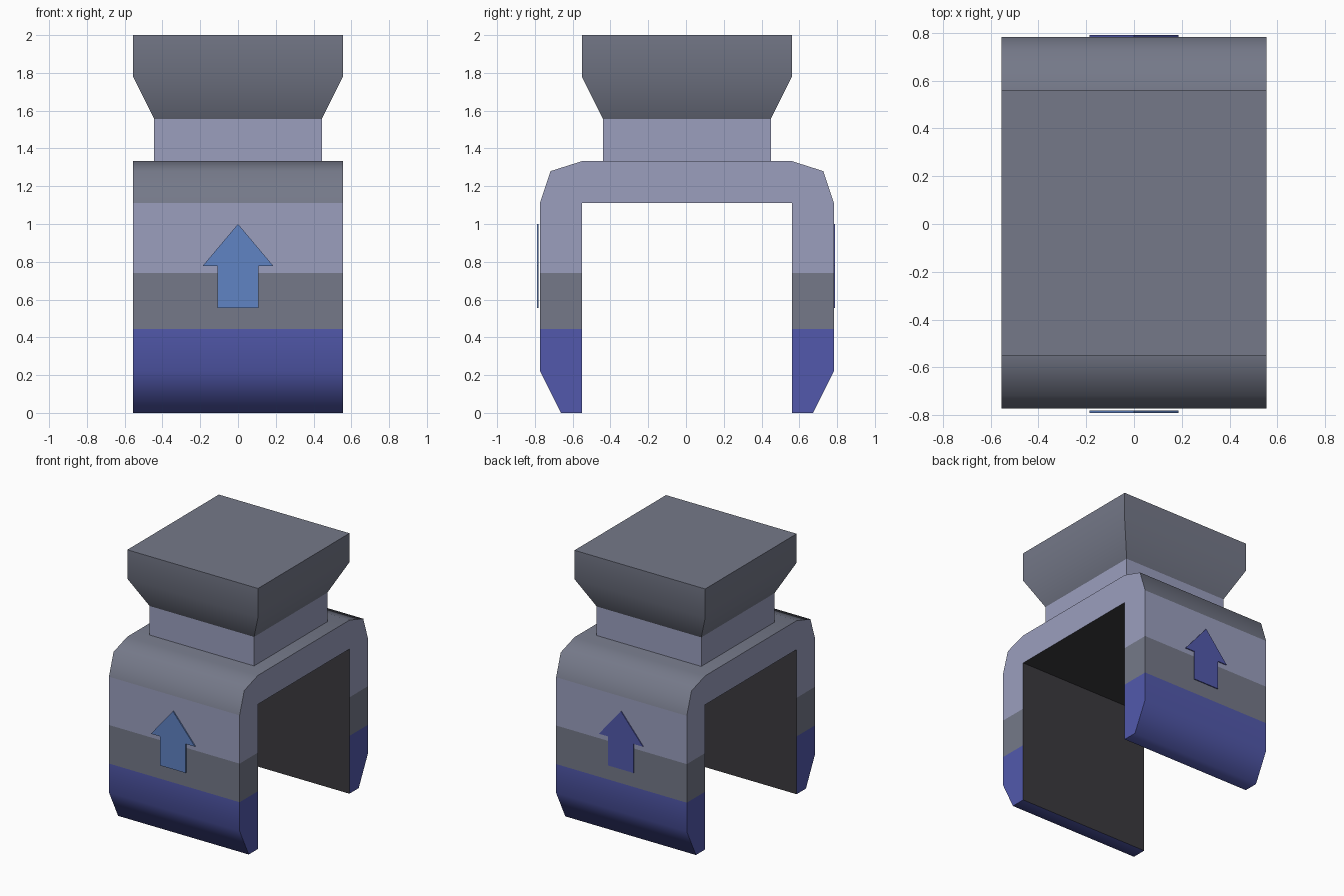
import bpy, bmesh, math

if "Cube" in bpy.data.objects:
    bpy.data.objects.remove(bpy.data.objects["Cube"])

Y0 = 0.005          # the body sits slightly behind the centre
W = 0.555           # half width of body
FRONT, BACK = -1, 1


def material(name, hex_code):
    def lin(c):
        c /= 255
        return c / 12.92 if c <= 0.04045 else ((c + 0.055) / 1.055) ** 2.4
    m = bpy.data.materials.new(name)
    m.diffuse_color = [lin(int(hex_code[i:i + 2], 16)) for i in (0, 2, 4)] + [1]
    m.use_nodes = True
    m.node_tree.nodes["Principled BSDF"].inputs["Base Color"].default_value = m.diffuse_color
    return m


lavender = material("lavender_grey", "9B9FBE")
grey = material("slate_grey", "757989")
blue = material("deep_blue", "5259AC")
light_blue = material("light_blue", "6083C4")
dark = material("charcoal", "3B3A3E")


def finish(bm, name, mats, smooth_angle=0, y=0):
    """Set normals and edge sharpness, then make the object."""
    bmesh.ops.recalc_face_normals(bm, faces=bm.faces[:])
    for f in bm.faces:
        f.smooth = smooth_angle > 0
    for e in bm.edges:
        if len(e.link_faces) == 2:
            a, b = e.link_faces
            e.smooth = (e.calc_face_angle() < math.radians(smooth_angle)
                        and a.material_index == b.material_index)
    me = bpy.data.meshes.new(name)
    bm.to_mesh(me)
    bm.free()
    for m in mats:
        me.materials.append(m)
    ob = bpy.data.objects.new(name, me)
    ob.location.y = y
    bpy.context.collection.objects.link(ob)
    return ob


def square_loft(name, rings, mat, smooth_angle=0):
    """Stack of square sections given as (half size, z)."""
    bm = bmesh.new()
    loops = [[bm.verts.new((sx * h, sy * h, z))
              for sx, sy in ((-1, -1), (1, -1), (1, 1), (-1, 1))] for h, z in rings]
    for lo, hi in zip(loops, loops[1:]):
        for i in range(4):
            j = (i + 1) % 4
            bm.faces.new((lo[i], lo[j], hi[j], hi[i]))
    bm.faces.new(loops[0][::-1])
    bm.faces.new(loops[-1])
    return finish(bm, name, [mat], smooth_angle, Y0)


# U-shaped clamp body: outer and inner half profiles (y, z), mirrored
outer = [(0.667, 0), (0.778, 0.222), (0.778, 0.444), (0.778, 0.74),
         (0.778, 1.111), (0.722, 1.28), (0.555, 1.333)]
inner = [(0.555, z) for z in (0, 0.222, 0.444, 0.74, 1.111)]
outline = (outer + [(-y, z) for y, z in reversed(outer)]
           + [(-y, z) for y, z in inner] + inner[::-1])

bm = bmesh.new()
left, right = [[bm.verts.new((x, y, z)) for y, z in outline] for x in (-W, W)]
n = len(outline)
for i in range(n):
    j = (i + 1) % n
    bm.faces.new((left[i], left[j], right[j], right[i]))
caps = [(6, 7, 18, 19), (4, 5, 6, 19), (9, 8, 7, 18)]
for i in range(4):
    caps += [(i, i + 1, 22 - i, 23 - i), (13 - i, 12 - i, 15 + i, 14 + i)]
for side in (left, right):
    for c in caps:
        bm.faces.new([side[k] for k in c])
bmesh.ops.recalc_face_normals(bm, faces=bm.faces[:])
bm.normal_update()

# Colour bands by height, charcoal inside the channel
ceiling = None
for f in bm.faces:
    c = f.calc_center_median()
    is_cap = abs(f.normal.x) > 0.5
    if not is_cap and abs(c.y) < 0.56 and 0.01 < c.z < 1.12:
        f.material_index = 3
        if c.z > 1.1:
            ceiling = f
    elif c.z < 0.444:
        f.material_index = 2
    elif c.z < 0.74:
        f.material_index = 1
    elif is_cap or c.z < 1.111:
        f.material_index = 0
    else:
        f.material_index = 1

# Square socket sunk into the channel ceiling
bmesh.ops.inset_individual(bm, faces=[ceiling], thickness=0.222)
socket = bmesh.ops.extrude_face_region(bm, geom=[ceiling])["geom"]
socket_verts = [v for v in socket if isinstance(v, bmesh.types.BMVert)]
bmesh.ops.translate(bm, verts=socket_verts, vec=(0, 0, 0.111))
for v in socket_verts:
    for f in v.link_faces:
        f.material_index = 1
finish(bm, "clamp_body", [lavender, grey, blue, dark], 65, Y0)

# Neck and flared head
square_loft("neck", [(0.444, 1.333), (0.444, 1.556)], lavender)
square_loft("head", [(0.444, 1.556), (0.555, 1.778), (0.555, 2.0)], grey, 60)


# Thin arrow plates on front and back
def arrow(name, mat, y_in, y_out):
    half = [(0.108, 0.555), (0.108, 0.778), (0.187, 0.778)]
    pts = half + [(0, 1.0)] + [(-x, z) for x, z in reversed(half)]
    bm = bmesh.new()
    a, b = [[bm.verts.new((x, y, z)) for x, z in pts] for y in (y_in, y_out)]
    bm.faces.new(a)
    bm.faces.new(b[::-1])
    for i in range(len(pts)):
        j = (i + 1) % len(pts)
        bm.faces.new((a[i], a[j], b[j], b[i]))
    finish(bm, name, [mat])


arrow("front_arrow", light_blue, FRONT * 0.781, FRONT * 0.79)
arrow("back_arrow", blue, BACK * 0.782, BACK * 0.79)
